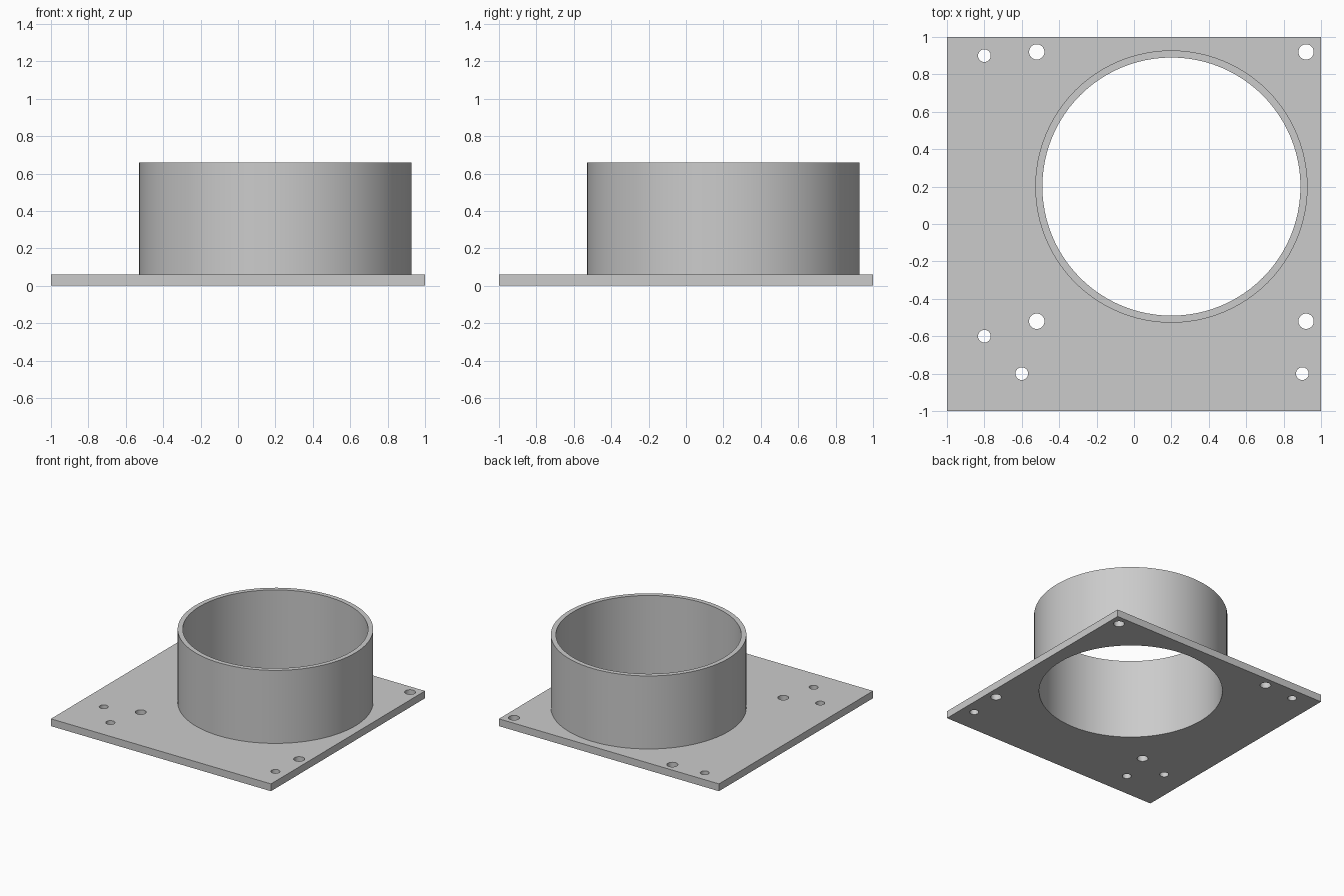
import bpy
import bmesh
import math

if "Cube" in bpy.data.objects:
    bpy.data.objects.remove(bpy.data.objects["Cube"], do_unlink=True)

PLATE_TOP = 0.06
COLLAR_TOP = 0.66
CENTRE = 0.2
OUTER_R, BORE_R = 0.728, 0.69
SEGMENTS = 96

grey = bpy.data.materials.new("light grey")
grey.use_nodes = True
colour = (0.6, 0.6, 0.6, 1)
grey.diffuse_color = colour
grey.node_tree.nodes["Principled BSDF"].inputs["Base Color"].default_value = colour


def make_object(name, bm):
    bmesh.ops.recalc_face_normals(bm, faces=bm.faces)
    mesh = bpy.data.meshes.new(name)
    bm.to_mesh(mesh)
    bm.free()
    mesh.materials.append(grey)
    obj = bpy.data.objects.new(name, mesh)
    bpy.context.collection.objects.link(obj)
    return obj


def add_drill(bm, x, y, radius, segments):
    ret = bmesh.ops.create_cone(bm, cap_ends=True, segments=segments,
                                radius1=radius, radius2=radius, depth=0.4)
    bmesh.ops.translate(bm, verts=ret["verts"], vec=(x, y, 0))


def smooth(obj):
    bpy.ops.object.select_all(action="DESELECT")
    obj.select_set(True)
    bpy.context.view_layer.objects.active = obj
    bpy.ops.object.shade_smooth_by_angle(angle=math.radians(30))


# Square base plate
bm = bmesh.new()
bmesh.ops.create_cube(bm, size=2)
for v in bm.verts:
    v.co.z = PLATE_TOP if v.co.z > 0 else 0
plate = make_object("base_plate", bm)

# Cutter: bore, four large bolt holes around it, four small mounting holes
bm = bmesh.new()
add_drill(bm, CENTRE, CENTRE, BORE_R, SEGMENTS)
for sx in (-1, 1):
    for sy in (-1, 1):
        add_drill(bm, CENTRE + sx * 0.72, CENTRE + sy * 0.72, 0.041, 32)
for x, y in ((-0.8, 0.9), (-0.8, -0.6), (-0.6, -0.8), (0.9, -0.8)):
    add_drill(bm, x, y, 0.034, 32)
cutter = make_object("hole_cutter", bm)
cutter.hide_render = True

mod = plate.modifiers.new("holes", "BOOLEAN")
mod.operation = "DIFFERENCE"
mod.solver = "EXACT"
mod.object = cutter
bpy.context.view_layer.objects.active = plate
bpy.ops.object.modifier_apply(modifier=mod.name)
bpy.data.objects.remove(cutter, do_unlink=True)
smooth(plate)

# Round collar, open where it meets the plate
bm = bmesh.new()
profile = ((OUTER_R, PLATE_TOP), (OUTER_R, COLLAR_TOP),
           (BORE_R, COLLAR_TOP), (BORE_R, PLATE_TOP))
points = [bm.verts.new((r, 0, z)) for r, z in profile]
edges = [bm.edges.new(pair) for pair in zip(points, points[1:])]
bmesh.ops.spin(bm, geom=points + edges, cent=(0, 0, 0), axis=(0, 0, 1),
               angle=math.tau, steps=SEGMENTS, use_merge=True)
bmesh.ops.remove_doubles(bm, verts=bm.verts, dist=0.0001)
bmesh.ops.translate(bm, verts=bm.verts, vec=(CENTRE, CENTRE, 0))
# Orient the faces from the upward-facing rim
bmesh.ops.recalc_face_normals(bm, faces=bm.faces)
rim = max(bm.faces, key=lambda f: f.calc_center_median().z)
flip = rim.normal.z < 0
collar = make_object("round_collar", bm)
if flip:
    collar.data.flip_normals()
smooth(collar)
